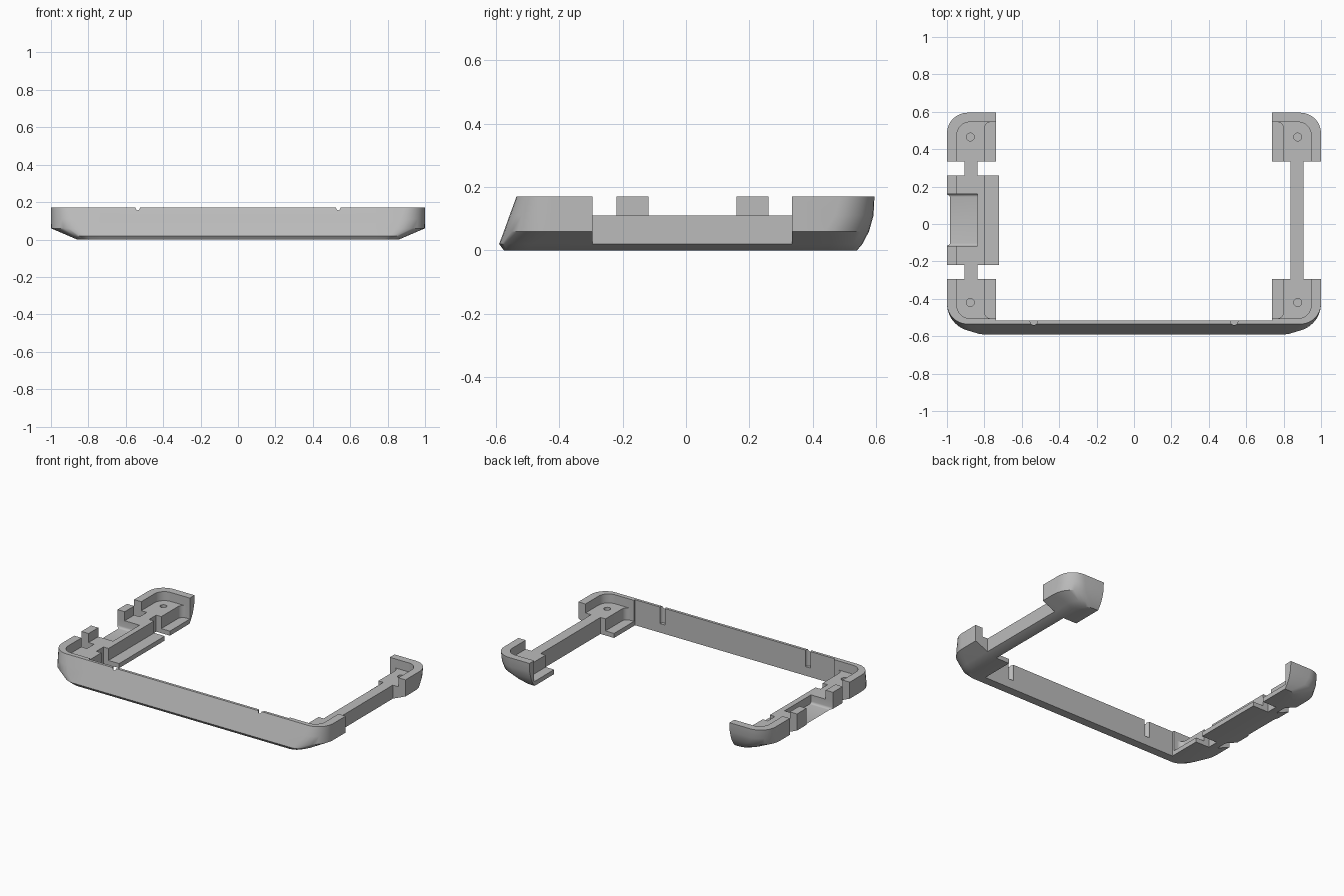
import bpy, bmesh, math

cube = bpy.data.objects.get("Cube")
if cube:
    bpy.data.objects.remove(cube, do_unlink=True)

grey = bpy.data.materials.new("plain grey")
grey.use_nodes = True
grey.diffuse_color = (0.5, 0.5, 0.5, 1)
grey.node_tree.nodes["Principled BSDF"].inputs["Base Color"].default_value = (0.5, 0.5, 0.5, 1)


def make_object(name, bm):
    bmesh.ops.recalc_face_normals(bm, faces=bm.faces[:])
    mesh = bpy.data.meshes.new(name)
    bm.to_mesh(mesh)
    bm.free()
    mesh.materials.append(grey)
    obj = bpy.data.objects.new(name, mesh)
    bpy.context.collection.objects.link(obj)
    return obj


def ring(z, x0, x1, y0, y1, r_front, r_back, steps=8):
    """Rounded rectangle outline at height z."""
    points = []
    corners = [(x1, y1, -1, -1, r_back), (x0, y1, 1, -1, r_back),
               (x0, y0, 1, 1, r_front), (x1, y0, -1, 1, r_front)]
    for quarter, (x, y, sx, sy, r) in enumerate(corners):
        for i in range(steps + 1):
            a = (quarter + i / steps) * math.pi / 2
            points.append((x + sx * r + r * math.cos(a), y + sy * r + r * math.sin(a), z))
    return points


def loft(name, rings):
    bm = bmesh.new()
    loops = [[bm.verts.new(p) for p in pts] for pts in rings]
    n = len(loops[0])
    for low, high in zip(loops, loops[1:]):
        for i in range(n):
            j = (i + 1) % n
            bm.faces.new((low[i], low[j], high[j], high[i]))
    bm.faces.new(loops[0][::-1])
    bm.faces.new(loops[-1])
    return make_object(name, bm)


def box(x0, x1, y0, y1, z0, z1, floor_round=0):
    bm = bmesh.new()
    bmesh.ops.create_cube(bm, size=1)
    for v in bm.verts:
        v.co = (x1 if v.co.x > 0 else x0, y1 if v.co.y > 0 else y0, z1 if v.co.z > 0 else z0)
    if floor_round:
        edges = [e for e in bm.edges if all(v.co.z == min(z0, z1) or abs(v.co.z - z0) < 1e-5 for v in e.verts)
                 and abs(e.verts[0].co.x - e.verts[1].co.x) > 1e-5]
        bmesh.ops.bevel(bm, geom=edges, offset=floor_round, segments=4, profile=0.5, affect='EDGES')
    return make_object("cutter", bm)


def rounded_box(x0, x1, y0, y1, z0, z1, r):
    return loft("cutter", [ring(z, x0, x1, y0, y1, r, r) for z in (z0, z1)])


def cylinder(x, y, z0, z1, r):
    return rounded_box(x - r, x + r, y - r, y + r, z0, z1, r * 0.999)


def outer_form(name):
    """Full outer body: leaning front, chamfered underside, rounded corners."""
    levels = [  # z, half width, front, back, front radius, back radius
        (0, 0.86, -0.575, 0.54, 0.08, 0.09),
        (0.02, 0.907, -0.59, 0.557, 0.10, 0.10),
        (0.06, 1, -0.575, 0.578, 0.15, 0.14),
        (0.11, 1, -0.557, 0.592, 0.13, 0.12),
        (0.17, 1, -0.535, 0.595, 0.11, 0.11)]
    return loft(name, [ring(z, -w, w, f, b, rf, rb) for z, w, f, b, rf, rb in levels])


def carve(name, keep, cuts=()):
    """Keep one region of the outer form and cut pockets out of it."""
    obj = outer_form(name)
    tools = [(keep, 'INTERSECT')] + [(c, 'DIFFERENCE') for c in cuts]
    for tool, operation in tools:
        tool.hide_render = True
        mod = obj.modifiers.new("cut", 'BOOLEAN')
        mod.solver = 'EXACT'
        mod.operation = operation
        mod.object = tool
    bpy.context.view_layer.update()
    graph = bpy.context.evaluated_depsgraph_get()
    mesh = bpy.data.meshes.new_from_object(obj.evaluated_get(graph))
    obj.modifiers.clear()
    obj.data = mesh
    mesh.materials.clear()
    mesh.materials.append(grey)
    for tool, _ in tools:
        bpy.data.objects.remove(tool, do_unlink=True)
    bpy.ops.object.select_all(action='DESELECT')
    obj.select_set(True)
    bpy.context.view_layer.objects.active = obj
    bpy.ops.object.shade_smooth_by_angle(angle=math.radians(30))
    return obj


def span(side, a, b):
    return sorted((side * a, side * b))


PAD, LIP, TOP = 0.11, 0.03, 0.3
BACK, FRONT = 0.335, -0.295
BLOCK_Y = (-0.22, 0.26)

for side, label in ((1, "left"), (-1, "right")):
    # Corner cups: outer wall, raised pad with a screw hole, low inner lip
    for end, y_keep, y_cut, hole_y in (("back", (BACK, 0.8), (0, 0.545), 0.465),
                                       ("front", (-0.8, FRONT), (-0.505, 0), -0.42)):
        carve(f"{end}_{label}_corner", box(*span(side, 0.737, 1.2), *y_keep, -0.1, TOP), [
            rounded_box(*span(side, 0.4, 0.947), *y_cut, PAD, TOP, 0.07),
            rounded_box(*span(side, 0.4, 0.8), *y_cut, LIP, TOP, 0.035),
            cylinder(side * 0.875, hole_y, 0.05, TOP, 0.021)])

# Side beams
beams = [("left_beam", 1, FRONT, BACK),
         ("right_back_beam", -1, BLOCK_Y[1], BACK),
         ("right_front_beam", -1, FRONT, BLOCK_Y[0])]
for name, side, y0, y1 in beams:
    carve(name, box(*span(side, 0.837, 0.906), y0, y1, -0.1, PAD))

# Middle block with two posts, a recess open to the outside and an inner lip
carve("right_middle_block", box(-1.2, -0.722, *BLOCK_Y, -0.1, TOP), [
    box(-0.947, 0, -0.5, 0.5, PAD, TOP),
    box(-0.8, 0, -0.5, 0.5, LIP, TOP),
    box(-1.3, -0.838, -0.118, 0.16, 0.053, TOP, 0.015)])

# Front wall with two upright grooves on its inner face
carve("front_wall", box(-0.737, 0.737, -0.8, -0.517, -0.1, TOP),
      [cylinder(s * 0.536, -0.521, 0.06, TOP, 0.019) for s in (1, -1)])
